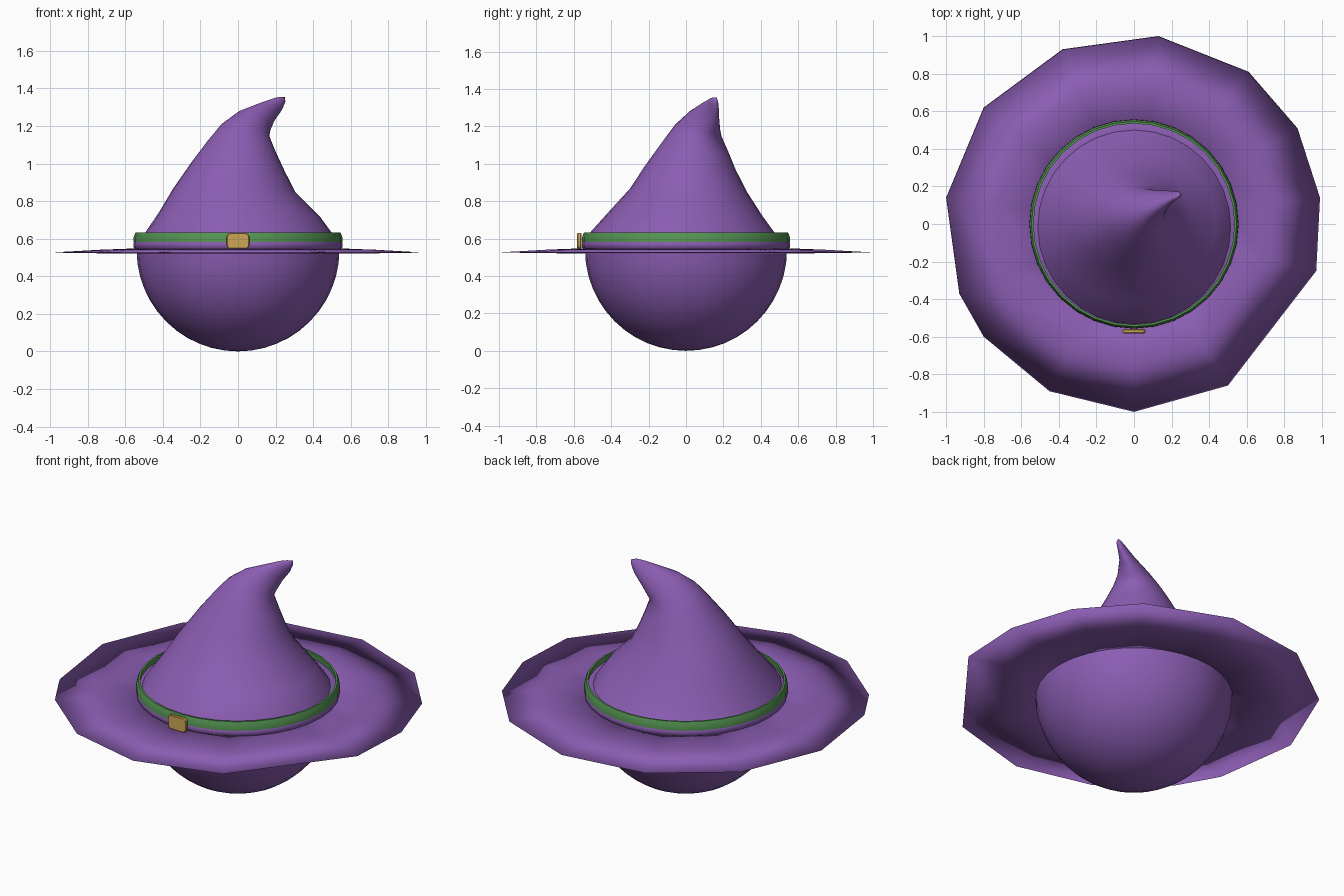
import bpy, bmesh, math
from mathutils import Vector

if "Cube" in bpy.data.objects:
    bpy.data.objects.remove(bpy.data.objects["Cube"])

SEG = 32


def material(name, rgb):
    m = bpy.data.materials.new(name)
    m.diffuse_color = (*rgb, 1)
    m.use_nodes = True
    m.node_tree.nodes["Principled BSDF"].inputs["Base Color"].default_value = m.diffuse_color
    return m


PURPLE = material("purple_felt", (0.26, 0.11, 0.45))
GREEN = material("green_ribbon", (0.09, 0.30, 0.085))
GOLD = material("gold_metal", (0.62, 0.38, 0.09))


def finish(name, bm, mat, angle=None):
    """Turn a bmesh into a smooth object, with optional sharp edges by angle."""
    bmesh.ops.recalc_face_normals(bm, faces=bm.faces)
    mesh = bpy.data.meshes.new(name)
    bm.to_mesh(mesh)
    bm.free()
    mesh.materials.append(mat)
    ob = bpy.data.objects.new(name, mesh)
    bpy.context.collection.objects.link(ob)
    for p in mesh.polygons:
        p.use_smooth = True
    if angle:
        mesh.set_sharp_from_angle(angle=math.radians(angle))
    return ob


def skin(bm, rings, closed=False):
    """Bridge successive vertex rings with quads."""
    pairs = list(zip(rings, rings[1:]))
    if closed:
        pairs.append((rings[-1], rings[0]))
    for a, b in pairs:
        n = len(a)
        for i in range(n):
            j = (i + 1) % n
            bm.faces.new((a[i], a[j], b[j], b[i]))


def cap(bm, ring, point):
    tip = bm.verts.new(point)
    for i in range(len(ring)):
        bm.faces.new((ring[i], ring[(i + 1) % len(ring)], tip))


def circle(bm, centre, u, v):
    out = []
    for i in range(SEG):
        a = math.tau * i / SEG
        out.append(bm.verts.new(centre + u * math.cos(a) + v * math.sin(a)))
    return out


def lathe_ring(bm, r, z):
    return circle(bm, Vector((0, 0, z)), Vector((r, 0, 0)), Vector((0, r, 0)))


# Rounded bowl under the brim
bm = bmesh.new()
R = 0.54
rings = []
for k in range(1, 13):
    t = math.pi / 2 * k / 12
    rings.append(lathe_ring(bm, R * math.sin(t), R - R * math.cos(t)))
skin(bm, rings)
cap(bm, rings[0], (0, 0, 0))
finish("bowl", bm, PURPLE)

# Thin uneven brim: top and underside share one irregular rim
rim = [(0.13, 1.0), (0.61, 0.81), (0.87, 0.51), (0.99, 0.14), (0.97, -0.25),
       (0.50, -0.86), (0.0, -1.0), (-0.45, -0.89), (-0.80, -0.60),
       (-0.93, -0.37), (-1.0, 0.14), (-0.80, 0.62), (-0.38, 0.93)]
bm = bmesh.new()


def brim_ring(radius, z):
    out = []
    for x, y in rim:
        s = radius / math.hypot(x, y) if radius else 1
        out.append(bm.verts.new((x * s, y * s, z)))
    return out


skin(bm, [brim_ring(0.50, 0.55), brim_ring(0.74, 0.541), brim_ring(None, 0.526),
          brim_ring(0.74, 0.522), brim_ring(0.50, 0.520)], closed=True)
finish("brim", bm, PURPLE)

# Bent crown: each ring is left x,z / right x,z / front y,z / back y,z
sections = [
    (-.53, .57, .53, .57, -.55, .57, .525, .57),
    (-.495, .63, .50, .63, -.515, .63, .475, .63),
    (-.42, .745, .435, .715, -.415, .745, .41, .715),
    (-.345, .87, .305, .845, -.30, .87, .327, .845),
    (-.25, 1.01, .247, .955, -.215, 1.0, .265, .965),
    (-.165, 1.125, .20, 1.055, -.13, 1.12, .225, 1.06),
    (-.09, 1.215, .167, 1.135, -.06, 1.215, .19, 1.135),
    (.0, 1.28, .172, 1.165, .01, 1.28, .183, 1.165),
    (.115, 1.32, .195, 1.225, .08, 1.325, .178, 1.22),
    (.19, 1.345, .235, 1.285, .125, 1.35, .176, 1.28),
    (.222, 1.354, .252, 1.325, .14, 1.354, .172, 1.325),
]
bm = bmesh.new()
rings = []
for lx, lz, rx, rz, fy, fz, by, bz in sections:
    centre = Vector(((lx + rx) / 2, (fy + by) / 2, (lz + rz + fz + bz) / 4))
    u = Vector(((rx - lx) / 2, 0, (rz - lz) * 0.375))
    v = Vector((0, (by - fy) / 2, (bz - fz) * 0.375))
    rings.append(circle(bm, centre, u, v))
skin(bm, rings)
cap(bm, rings[-1], (0.25, 0.165, 1.353))
finish("crown", bm, PURPLE)

# Rolled collar between brim and crown
bm = bmesh.new()
skin(bm, [lathe_ring(bm, r, z) for r, z in
          [(0.50, 0.54), (0.54, 0.54), (0.555, 0.552), (0.557, 0.57),
           (0.552, 0.59), (0.535, 0.60), (0.50, 0.60)]], closed=True)
finish("collar", bm, PURPLE, 60)

# Ribbon band with a chamfered upper edge
bm = bmesh.new()
skin(bm, [lathe_ring(bm, r, z) for r, z in
          [(0.54, 0.582), (0.556, 0.582), (0.556, 0.606),
           (0.546, 0.632), (0.535, 0.632)]], closed=True)
finish("ribbon_band", bm, GREEN, 40)

# Buckle plate with rounded corners
bm = bmesh.new()
bmesh.ops.create_cube(bm, size=1)
for vert in bm.verts:
    vert.co = Vector((vert.co.x * 0.12, vert.co.y * 0.022 - 0.571,
                      vert.co.z * 0.085 + 0.588))
corners = [e for e in bm.edges if abs(e.verts[0].co.y - e.verts[1].co.y) > 0.01]
bmesh.ops.bevel(bm, geom=corners, offset=0.02, segments=3, profile=0.5,
                affect='EDGES')
edges = [e for e in bm.edges if abs(e.verts[0].co.y - e.verts[1].co.y) < 0.001]
bmesh.ops.bevel(bm, geom=edges, offset=0.004, segments=1, affect='EDGES')
finish("buckle", bm, GOLD, 40)
